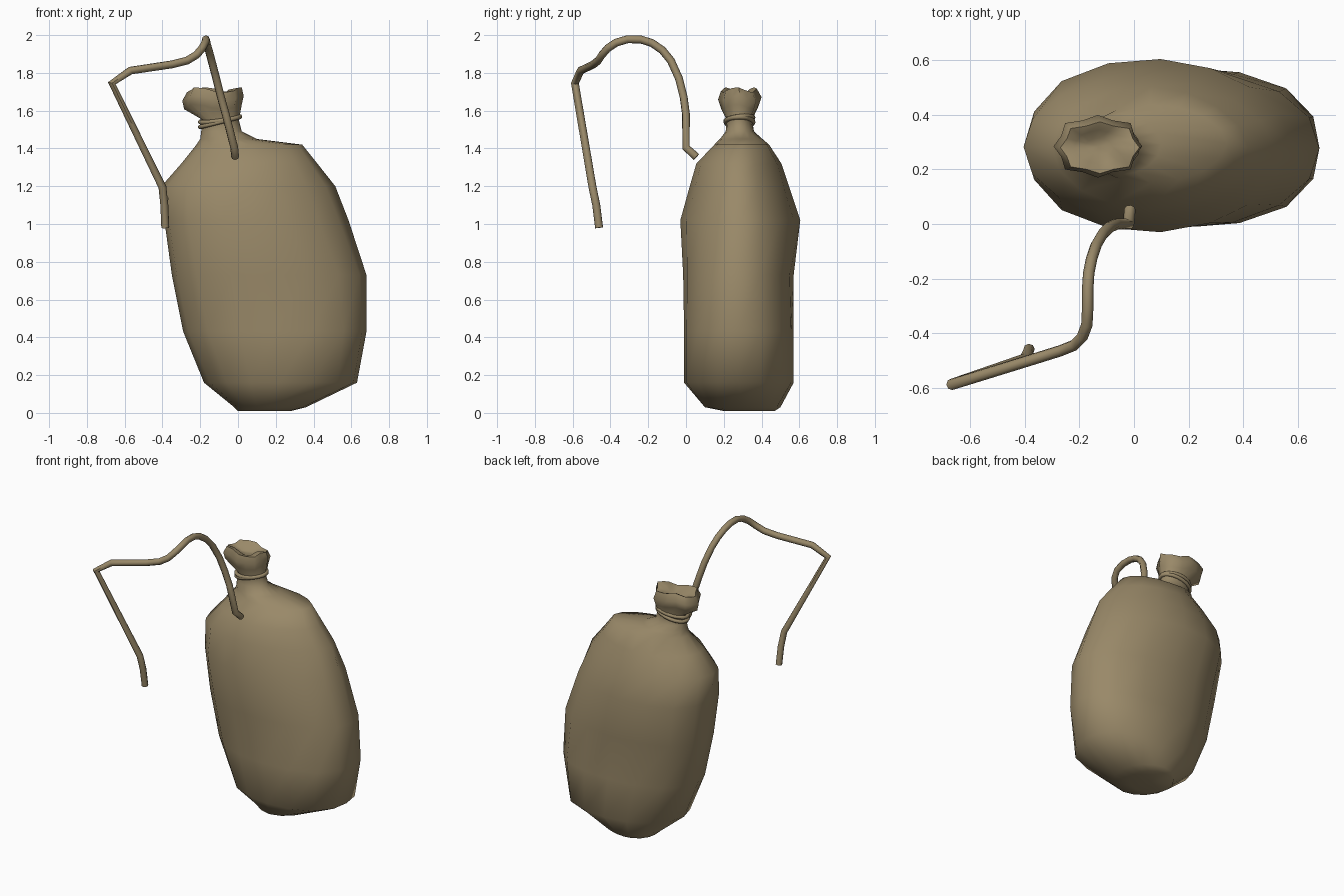
import bpy, bmesh, math
from mathutils import Vector

if "Cube" in bpy.data.objects:
    bpy.data.objects.remove(bpy.data.objects["Cube"])

burlap = bpy.data.materials.new("burlap brown")
burlap.diffuse_color = (0.32, 0.25, 0.14, 1)
burlap.use_nodes = True
burlap.node_tree.nodes["Principled BSDF"].inputs["Base Color"].default_value = burlap.diffuse_color


def finish(obj, angle):
    obj.data.materials.append(burlap)
    bpy.ops.object.select_all(action='DESELECT')
    obj.select_set(True)
    bpy.context.view_layer.objects.active = obj
    if obj.type == 'CURVE':
        bpy.ops.object.convert(target='MESH')
    bpy.ops.object.shade_smooth_by_angle(angle=math.radians(angle))


def ring(bm, z, x0, x1, y0, y1, right=2.5, left=2.5, wave=0.0, n=16):
    """Rounded box ring; right/left set its squareness, wave pinches every other point."""
    verts = []
    for i in range(n):
        a = 2 * math.pi * i / n
        c, s = math.cos(a), math.sin(a)
        power = right if c > 0 else left
        r = (abs(c) ** power + abs(s) ** power) ** (-1 / power)
        dz = 0
        if wave:
            r *= 1 - wave * (i % 2)
            dz = 0.014 * math.cos(3 * a + 0.5)
        verts.append(bm.verts.new(((x0 + x1) / 2 + (x1 - x0) / 2 * c * r,
                                   (y0 + y1) / 2 + (y1 - y0) / 2 * s * r, z + dz)))
    return verts


def loft(name, sections, angle):
    bm = bmesh.new()
    rings = [ring(bm, *s) for s in sections]
    n = len(rings[0])
    for lo, hi in zip(rings, rings[1:]):
        for i in range(n):
            j = (i + 1) % n
            bm.faces.new((lo[i], lo[j], hi[j], hi[i]))
    # close both ends with fans around a centre point
    for loop in (rings[0], rings[-1]):
        centre = bm.verts.new(sum((v.co for v in loop), Vector()) / n)
        for i in range(n):
            bm.faces.new((loop[i], loop[(i + 1) % n], centre))
    bmesh.ops.recalc_face_normals(bm, faces=bm.faces)
    me = bpy.data.meshes.new(name)
    bm.to_mesh(me)
    bm.free()
    obj = bpy.data.objects.new(name, me)
    bpy.context.collection.objects.link(obj)
    finish(obj, angle)


def cord(name, points, radius, closed=False):
    cu = bpy.data.curves.new(name, 'CURVE')
    cu.dimensions = '3D'
    cu.bevel_depth = radius
    cu.bevel_resolution = 2
    cu.use_fill_caps = True
    sp = cu.splines.new('POLY')
    sp.points.add(len(points) - 1)
    for p, co in zip(sp.points, points):
        p.co = (*co, 1)
    sp.use_cyclic_u = closed
    obj = bpy.data.objects.new(name, cu)
    bpy.context.collection.objects.link(obj)
    finish(obj, 50)


# Sack body, neck and gathered mouth: z, x limits, y limits, squareness, pinch
loft("sack", [
    (0.01, 0.00, 0.28, 0.20, 0.47, 2, 2),
    (0.03, -0.02, 0.36, 0.10, 0.50, 1.8, 1.9),
    (0.16, -0.18, 0.63, -0.01, 0.57, 2.4, 2.0),
    (0.43, -0.29, 0.68, -0.01, 0.57, 2.4, 2.2),
    (0.73, -0.35, 0.68, -0.015, 0.57, 2.05, 2.35),
    (1.02, -0.39, 0.585, -0.03, 0.605, 1.75, 2.35),
    (1.20, -0.405, 0.515, 0.02, 0.545, 1.7, 2.05),
    (1.32, -0.30, 0.42, 0.055, 0.505, 1.75, 1.95),
    (1.42, -0.22, 0.34, 0.15, 0.44, 1.9, 1.9),
    (1.45, -0.20, 0.10, 0.18, 0.405, 1.9, 2),
    (1.49, -0.195, 0.02, 0.21, 0.36, 2, 2),
    (1.55, -0.185, 0.005, 0.215, 0.35, 2, 2),
    (1.62, -0.285, 0.02, 0.185, 0.385, 2.3, 2.3, 0.08),
    (1.665, -0.295, 0.03, 0.17, 0.40, 2.3, 2.3, 0.13),
    (1.71, -0.27, 0.02, 0.185, 0.375, 2.3, 2.3, 0.12),
    (1.70, -0.22, -0.04, 0.22, 0.345, 2, 2, 0.05),
    (1.675, -0.18, -0.08, 0.255, 0.315, 2, 2),
], 70)

# Two tilted windings of cord around the neck
for k, (z, tilt, lean) in enumerate([(1.54, 0.25, 0.0), (1.555, 0.14, 0.12)]):
    pts = []
    for i in range(20):
        a = 2 * math.pi * i / 20
        dx, dy = 0.105 * math.cos(a), 0.073 * math.sin(a)
        pts.append((-0.095 + dx, 0.283 + dy, z + tilt * dx + lean * dy))
    cord("neck_tie_%d" % (k + 1), pts, 0.012, True)

# Loose rope arching forward from the shoulder and hanging down
cord("loose_rope", [
    (-0.015, 0.055, 1.355), (-0.02, 0.0, 1.405), (-0.065, 0.0, 1.58),
    (-0.09, -0.012, 1.67), (-0.115, -0.037, 1.77), (-0.14, -0.08, 1.865),
    (-0.155, -0.125, 1.92), (-0.166, -0.18, 1.958), (-0.17, -0.24, 1.977),
    (-0.17, -0.31, 1.978), (-0.173, -0.37, 1.96), (-0.19, -0.415, 1.93),
    (-0.22, -0.445, 1.895), (-0.27, -0.465, 1.865), (-0.35, -0.49, 1.845),
    (-0.57, -0.558, 1.812), (-0.668, -0.588, 1.745), (-0.40, -0.495, 1.195),
    (-0.39, -0.475, 1.10), (-0.385, -0.46, 0.98)], 0.021)
